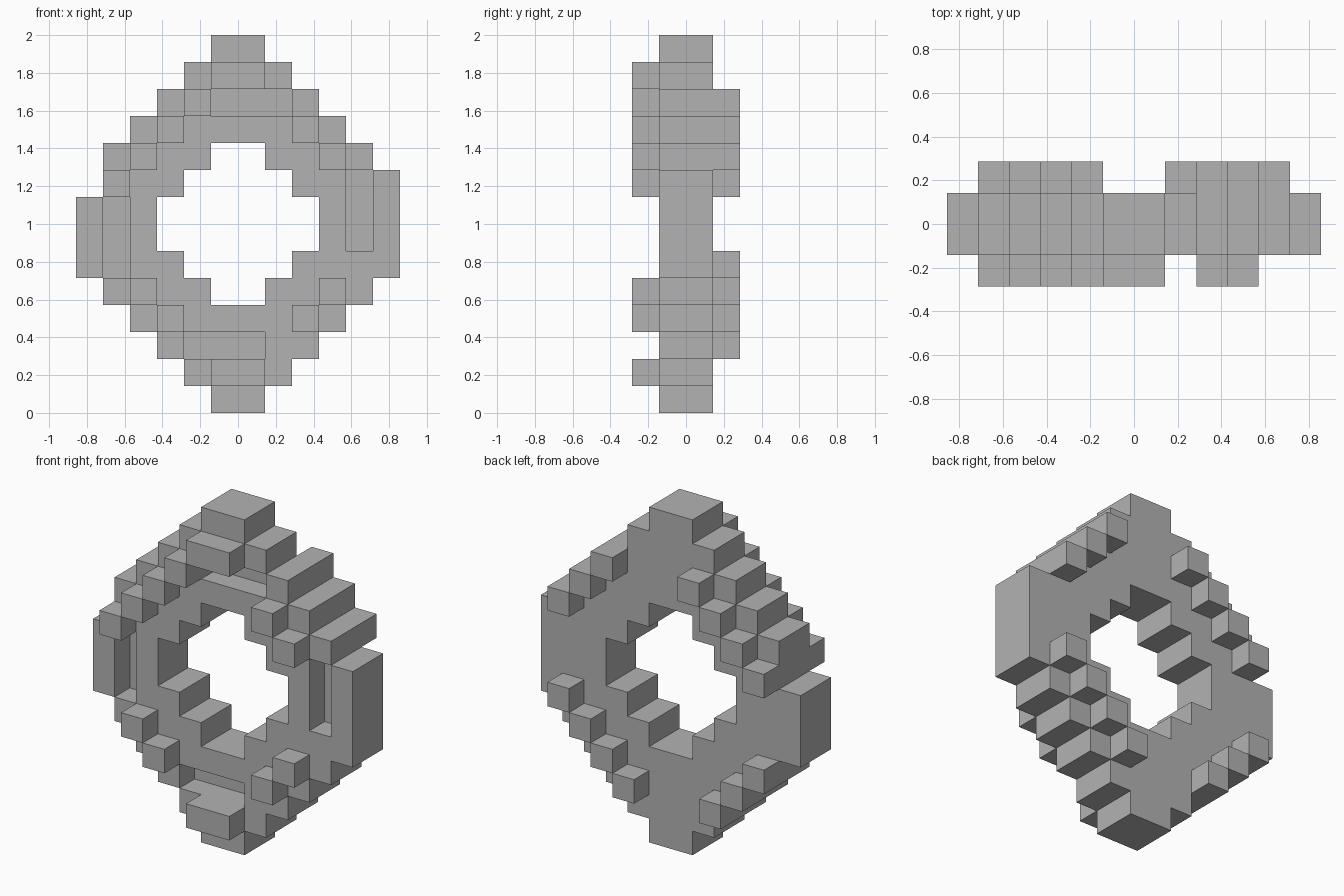
import bpy
import bmesh
from mathutils import Vector

if "Cube" in bpy.data.objects:
    bpy.data.objects.remove(bpy.data.objects["Cube"], do_unlink=True)

ROWS = 14
U = 2 / ROWS                      # edge length of one block
FRONT, BACK = -2, 1               # block layers in front of and behind the ring

stone = bpy.data.materials.new("grey stone")
stone.use_nodes = True
grey = (0.45, 0.45, 0.45, 1)
stone.diffuse_color = grey
stone.node_tree.nodes["Principled BSDF"].inputs["Base Color"].default_value = grey

cells = set()


def fill(xs, layer, rows):
    cells.update((x, layer, z) for x in xs for z in rows)


def carve(xs, layer, rows):
    cells.difference_update({(x, layer, z) for x in xs for z in rows})


def stair(x, layer, row, count, dx, dz):
    """Diagonal run of single studs."""
    for i in range(count):
        cells.add((x + i * dx, layer, row + i * dz))


# Stepped diamond ring, two blocks deep, with a stepped opening
for z in range(ROWS):
    outer = min(z + 1, ROWS - z, 6)
    inner = max(0, min(z - 3, 10 - z))
    for x in range(-outer, outer):
        if not -inner <= x < inner:
            cells.update({(x, -1, z), (x, 0, z)})
for layer in (-1, 0):
    carve([-6], layer, [8])       # left column is one block shorter

# Grooves sunk into the front
carve(range(-1, 2), -1, [11])
carve(range(-2, 1), -1, [2])
carve([4], -1, range(6, 9))
carve([-5], -1, range(5, 8))

# Front bars and studs
fill(range(-1, 1), FRONT, [12])
fill(range(-1, 1), FRONT, [1])
stair(-2, FRONT, 11, 4, -1, -1)
stair(2, FRONT, 10, 2, 1, -1)
stair(-4, FRONT, 4, 2, 1, -1)
stair(3, FRONT, 4, 2, -1, -1)

# Back studs
stair(-2, BACK, 11, 4, -1, -1)
stair(2, BACK, 11, 3, 1, -1)
stair(4, BACK, 5, 4, -1, -1)
stair(-5, BACK, 4, 3, 1, -1)

# Skin only the exposed block sides
bm = bmesh.new()
verts = {}


def corner(p):
    key = tuple(p)
    if key not in verts:
        verts[key] = bm.verts.new(Vector(p) * U)
    return verts[key]


for cell in sorted(cells):
    for axis in range(3):
        a, b = (axis + 1) % 3, (axis + 2) % 3
        for side in (0, 1):
            near = list(cell)
            near[axis] += 2 * side - 1
            if tuple(near) in cells:
                continue
            loop = []
            for da, db in ((0, 0), (1, 0), (1, 1), (0, 1)):
                p = list(cell)
                p[axis] += side
                p[a] += da
                p[b] += db
                loop.append(corner(p))
            bm.faces.new(loop if side else loop[::-1])

mesh = bpy.data.meshes.new("stepped_ring")
bm.to_mesh(mesh)
bm.free()
mesh.materials.append(stone)
ring = bpy.data.objects.new("stepped_ring", mesh)
bpy.context.collection.objects.link(ring)
